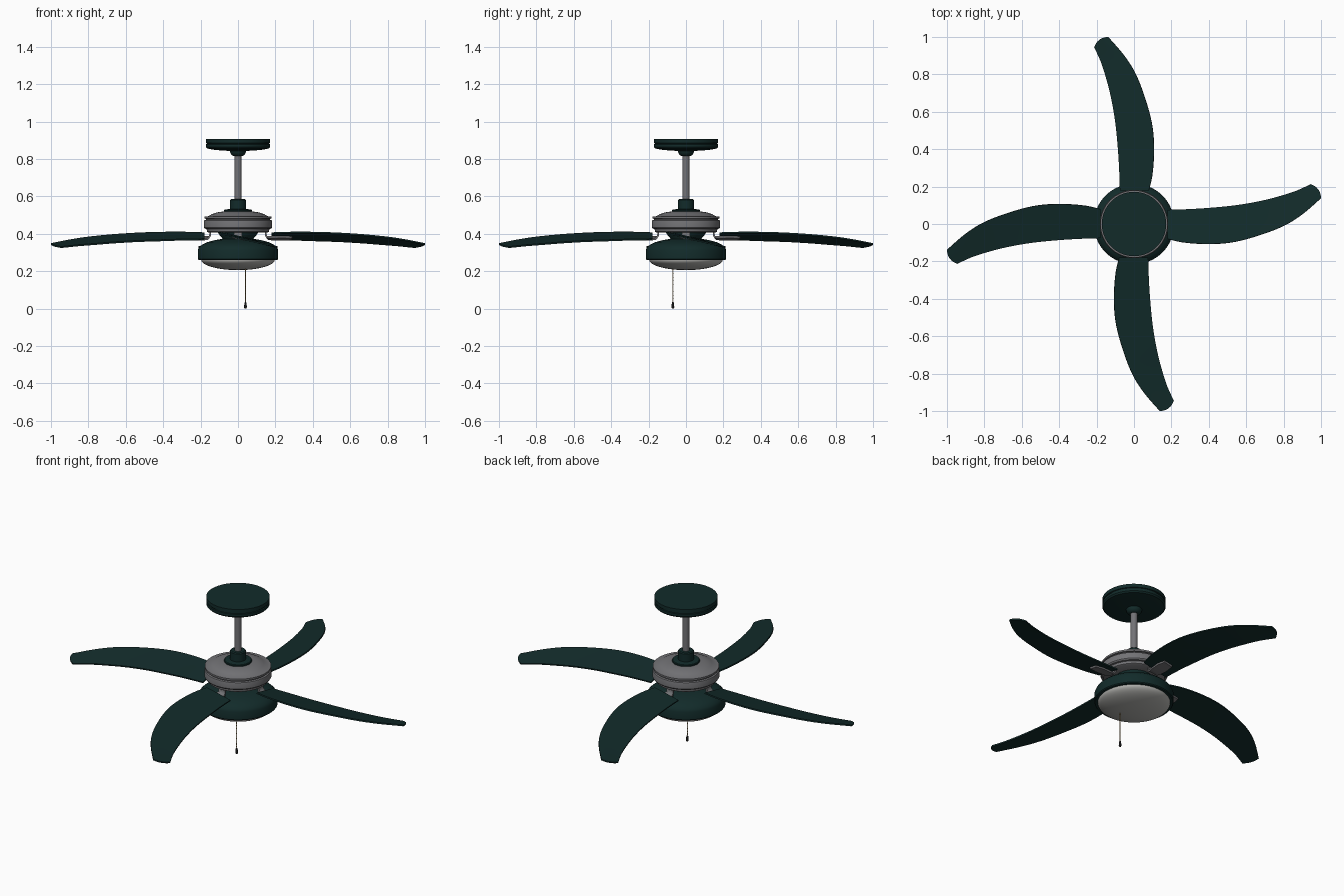
import bpy, bmesh, math
from mathutils import Vector, Matrix

if "Cube" in bpy.data.objects:
    bpy.data.objects.remove(bpy.data.objects["Cube"])


def material(name, rgb):
    m = bpy.data.materials.new(name)
    m.diffuse_color = (*rgb, 1)
    m.use_nodes = True
    m.node_tree.nodes["Principled BSDF"].inputs["Base Color"].default_value = m.diffuse_color
    return m


GREEN = material("dark_green", (0.006, 0.024, 0.023))
GREY = material("motor_grey", (0.17, 0.17, 0.18))
GLASS = material("frosted_glass", (0.45, 0.45, 0.43))
BRASS = material("brass", (0.40, 0.27, 0.11))
BLACK = material("fob_black", (0.01, 0.01, 0.01))


def finish(bm, name, mat, angle=35):
    bmesh.ops.recalc_face_normals(bm, faces=bm.faces)
    me = bpy.data.meshes.new(name)
    bm.to_mesh(me)
    bm.free()
    me.materials.append(mat)
    ob = bpy.data.objects.new(name, me)
    bpy.context.collection.objects.link(ob)
    bpy.ops.object.select_all(action='DESELECT')
    ob.select_set(True)
    bpy.context.view_layer.objects.active = ob
    bpy.ops.object.shade_smooth_by_angle(angle=math.radians(angle))
    return ob


def lathe(name, mat, profile, center=(0, 0), sides=64):
    """Spin (radius, z) points about a vertical axis."""
    bm = bmesh.new()
    vs = [bm.verts.new((r, 0, z)) for r, z in profile]
    es = [bm.edges.new(p) for p in zip(vs, vs[1:])]
    bmesh.ops.spin(bm, geom=vs + es, cent=(0, 0, 0), axis=(0, 0, 1),
                   angle=math.tau, steps=sides, use_duplicate=False)
    bmesh.ops.remove_doubles(bm, verts=bm.verts, dist=0.00005)
    bmesh.ops.translate(bm, verts=bm.verts, vec=(*center, 0))
    return finish(bm, name, mat)


def spline(pts, t):
    """Catmull-Rom point at t in 0..1."""
    p = [Vector(q) for q in pts]
    p = [2 * p[0] - p[1]] + p + [2 * p[-1] - p[-2]]
    n = len(pts) - 1
    i = min(int(t * n), n - 1)
    u = t * n - i
    a, b, c, d = p[i:i + 4]
    return 0.5 * (2 * b + (c - a) * u + (2 * a - 5 * b + 4 * c - d) * u ** 2
                  + (3 * b - a - 3 * c + d) * u ** 3)


def slab(bm, grid, thick):
    """Closed sheet from a grid of (point, normal) pairs."""
    layers = [[[bm.verts.new(p + n * s * thick / 2) for p, n in row] for row in grid]
              for s in (1, -1)]
    R, C = len(grid), len(grid[0])
    for L in layers:
        for i in range(R - 1):
            for j in range(C - 1):
                bm.faces.new((L[i][j], L[i + 1][j], L[i + 1][j + 1], L[i][j + 1]))
    rim = ([(0, j) for j in range(C)] + [(i, C - 1) for i in range(1, R)]
           + [(R - 1, j) for j in range(C - 2, -1, -1)] + [(i, 0) for i in range(R - 2, 0, -1)])
    A, B = layers
    for (i, j), (k, l) in zip(rim, rim[1:] + rim[:1]):
        bm.faces.new((A[i][j], A[k][l], B[k][l], B[i][j]))


# Ceiling canopy, down rod and collar
lathe("ceiling_canopy", GREEN, [(0, .907), (.172, .907), (.172, .886), (.167, .884), (.167, .880),
                                (.172, .878), (.172, .864), (.165, .856), (.12, .848), (.045, .843), (0, .843)])
lathe("canopy_ball", GREEN, [(0, .85), (.043, .85), (.042, .835), (.035, .822), (.024, .815), (0, .815)])
lathe("down_rod", GREY, [(0, .84), (.019, .84), (.019, .54), (0, .54)], sides=32)
lathe("rod_collar", GREEN, [(0, .585), (.038, .585), (.043, .58), (.043, .533), (.072, .529),
                            (.075, .525), (.075, .505), (0, .505)])

# Motor housing with stepped bands
lathe("motor_housing", GREY, [(0, .519), (.08, .519), (.11, .515), (.14, .505), (.162, .493), (.18, .493),
                              (.18, .482), (.172, .480), (.172, .475), (.181, .472), (.183, .465), (.183, .435),
                              (.178, .428), (.168, .426), (.166, .412), (.16, .408), (0, .408)])

# Switch hub and light kit
lathe("switch_hub", GREEN, [(0, .412), (.105, .412), (.10, .395), (.085, .378), (.08, .36), (.08, .34), (0, .34)])
lathe("light_housing", GREEN, [(0, .372), (.09, .372), (.125, .366), (.165, .355), (.193, .341),
                               (.209, .326), (.215, .312), (.215, .266), (.211, .261), (.195, .261), (0, .261)])
R = [i / 12 * math.pi / 2 for i in range(13)]
lathe("glass_bowl", GLASS, [(.197, .268)] + [(.197 * math.cos(a), .262 - .056 * math.sin(a)) for a in R])

# Pull chain and fob
CH = (.04, -.07)
lathe("pull_cord", BRASS, [(0, .225), (.0018, .225), (.0018, .03), (0, .03)], CH, 8)
bm = bmesh.new()
for i in range(24):
    bmesh.ops.create_icosphere(bm, subdivisions=1, radius=.0035,
                               matrix=Matrix.Translation((*CH, .04 + i * .0074)))
finish(bm, "pull_chain_beads", BRASS, 60)
lathe("chain_fob", BLACK, [(0, .036), (.004, .034), (.006, .026), (.0075, .008), (.006, .002), (0, 0)], CH, 16)

# Blade edges for the blade that points to +x
convex = [(.18, -.080, .404), (.27, -.099, .407), (.40, -.107, .407), (.53, -.097, .403),
          (.67, -.060, .394), (.80, -.010, .381), (.90, .052, .366), (1.0, .138, .346)]
concave = [(.18, .075, .370), (.30, .079, .368), (.42, .087, .364), (.54, .099, .360),
           (.66, .119, .353), (.76, .143, .345), (.86, .174, .337), (.945, .212, .328)]
grid = []
for i in range(33):
    t = i / 32
    a, b = spline(convex, t), spline(concave, t)
    across = (b - a).normalized()
    along = Vector((-across.y, across.x, 0)) * -1
    row = []
    for j in range(7):
        s = j / 6
        p = a.lerp(b, s) + along * .016 * (1 - (2 * s - 1) ** 2) * t ** 10
        row.append((p, Vector((0, .2, 1)).normalized()))
    grid.append(row)

# Bracket: elbow dropping from the motor, then a tilted plate under the blade
path = [(.148, .420), (.148, .398), (.152, .386), (.162, .378), (.180, .376), (.24, .377), (.29, .376)]
widths = [.022, .022, .022, .024, .03, .034, .026]
strip = []
for i, ((r, z), w) in enumerate(zip(path, widths)):
    (r0, z0), (r1, z1) = path[max(i - 1, 0)], path[min(i + 1, len(path) - 1)]
    n = Vector((z0 - z1, 0, r1 - r0)).normalized()
    tilt = -.2 if i > 2 else 0
    strip.append([(Vector((r, y, z + y * tilt)), n) for y in (-w, 0, w)])

for k, side in enumerate(("right", "back", "left", "front")):
    turn = Matrix.Rotation(k * math.pi / 2, 4, 'Z')
    for name, mat, g, th in (("blade", GREEN, grid, .008), ("blade_bracket", GREY, strip, .01)):
        bm = bmesh.new()
        slab(bm, g, th)
        bm.transform(turn)
        finish(bm, f"{name}_{side}", mat)
